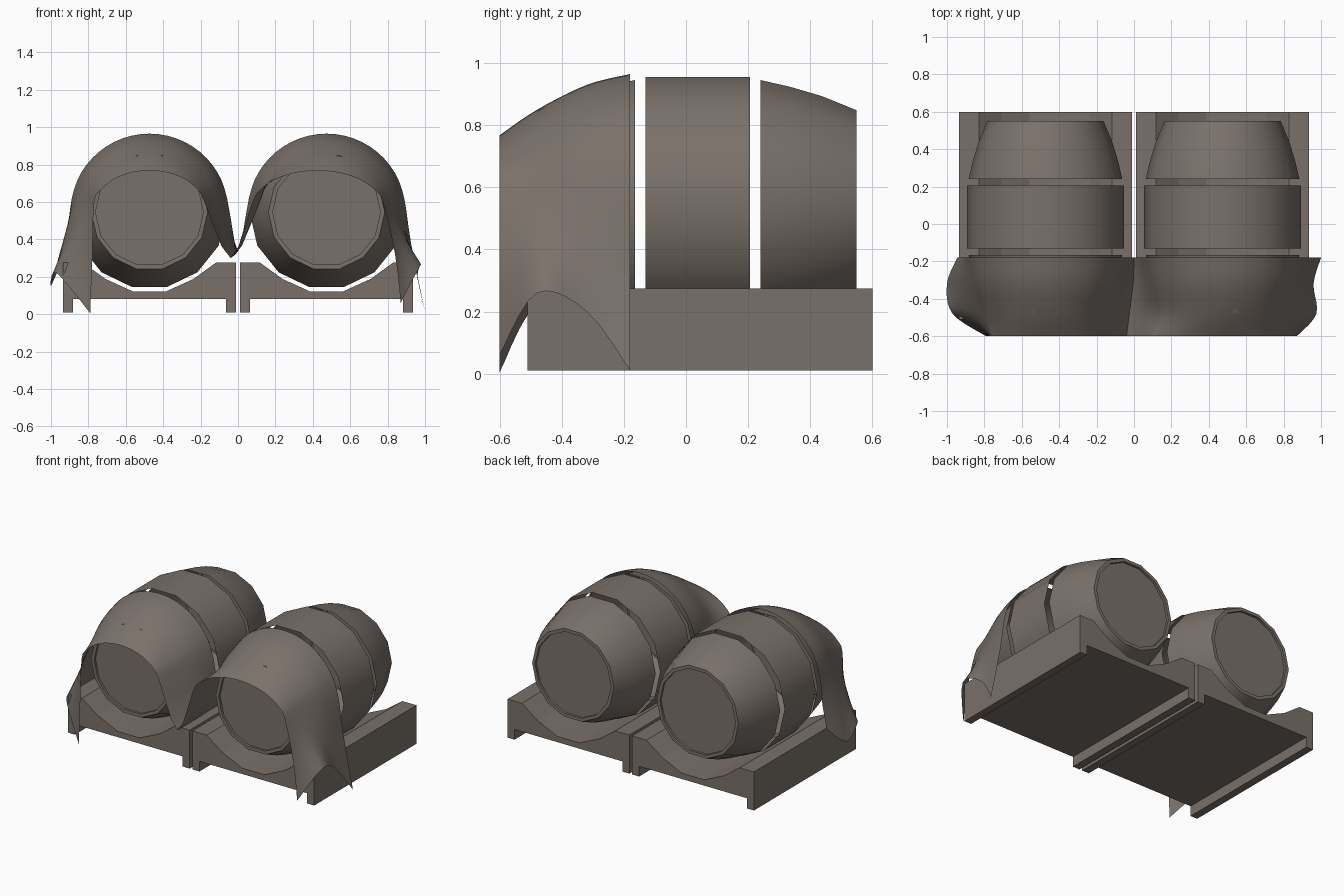
import bpy, bmesh, math

if "Cube" in bpy.data.objects:
    bpy.data.objects.remove(bpy.data.objects["Cube"])

SIDES, AXIS_Z, MID_Y, CX = 14, 0.545, 0.0375, 0.4735

mat = bpy.data.materials.new("weathered grey brown")
mat.diffuse_color = (0.195, 0.165, 0.144, 1)
mat.use_nodes = True
mat.node_tree.nodes["Principled BSDF"].inputs["Base Color"].default_value = mat.diffuse_color


def make(name, verts, faces, smooth, closed=True):
    me = bpy.data.meshes.new(name)
    me.from_pydata(verts, [], faces)
    me.materials.append(mat)
    bm = bmesh.new()
    bm.from_mesh(me)
    if closed:
        bmesh.ops.recalc_face_normals(bm, faces=bm.faces)
    bm.to_mesh(me)
    bm.free()
    ob = bpy.data.objects.new(name, me)
    bpy.context.collection.objects.link(ob)
    if smooth:
        bpy.ops.object.select_all(action='DESELECT')
        ob.select_set(True)
        bpy.context.view_layer.objects.active = ob
        bpy.ops.object.shade_smooth_by_angle(angle=math.radians(35))
    return ob


def lathe(name, cx, profile, cap):
    """Turn (offset along y, radius) around the barrel axis, flat side down."""
    verts, faces = [], []
    for y, r in profile:
        for i in range(SIDES):
            a = -math.pi / 2 + (i + 0.5) * 2 * math.pi / SIDES
            verts.append((cx + r * math.cos(a), MID_Y + y, AXIS_Z + r * math.sin(a)))
    for k in range(len(profile) - 1):
        for i in range(SIDES):
            j = (i + 1) % SIDES
            faces.append((k * SIDES + i, k * SIDES + j,
                          (k + 1) * SIDES + j, (k + 1) * SIDES + i))
    if cap:
        n = (len(profile) - 1) * SIDES
        faces.append(tuple(range(n, n + SIDES)))
    return make(name, verts, faces, True)


def cradle(name, cx):
    """Extrude the trough profile with two foot rails along y."""
    half = [(0.085, 0.12), (0.235, 0.188), (0.355, 0.275), (0.463, 0.275),
            (0.463, 0.01), (0.41, 0.01), (0.41, 0.08)]
    prof = half + [(-x, z) for x, z in reversed(half)]
    n = len(prof)
    verts = [(cx + x, y, z) for y in (-0.51, 0.60) for x, z in prof]
    faces = [(i, (i + 1) % n, n + (i + 1) % n, n + i) for i in range(n)]
    faces += [tuple(range(n)), tuple(range(n, 2 * n))]
    return make(name, verts, faces, False)


# barrels: open middle band and two tapered ends with a recessed lid
end = [(0.2025, 0.411), (0.30, 0.388), (0.40, 0.358), (0.5125, 0.311),
       (0.5125, 0.288), (0.497, 0.288)]
for side, cx in (("left", -CX), ("right", CX)):
    cradle(side + "_cradle", cx)
    lathe(side + "_barrel_middle", cx, [(-0.1685, 0.4205), (0.1685, 0.4205)], False)
    lathe(side + "_barrel_back", cx, end, True)
    lathe(side + "_barrel_front", cx, [(-y, r) for y, r in end], True)


# draped cloth: cross-sections made of two arches, a valley and two hanging tails
def section(y, zc, rz, left, right, tail_l, valley, tail_r):
    def arch(cx, rx):
        return [(cx + rx * math.sin(math.radians(a)), y, zc + rz * math.cos(math.radians(a)))
                for a in range(-80, 81, 20)]
    pt = lambda p: (p[0], y, p[1])
    return ([pt(p) for p in tail_l] + arch(*left) + [pt(valley)]
            + arch(*right) + [pt(p) for p in tail_r])


def spline(pts, steps):
    """Smooth interpolation through the points."""
    out = []
    for i in range(len(pts) - 1):
        a, b, c, d = pts[max(i - 1, 0)], pts[i], pts[i + 1], pts[min(i + 2, len(pts) - 1)]
        for s in range(steps):
            t = s / steps
            out.append(tuple(0.5 * (2 * q + (r - p) * t + (2 * p - 5 * q + 4 * r - w) * t * t
                                    + (3 * q - p - 3 * r + w) * t ** 3)
                             for p, q, r, w in zip(a, b, c, d)))
    out.append(pts[-1])
    return out


rows = [
    section(-0.18, 0.545, 0.42, (-CX, 0.422), (CX, 0.422),
            [(-0.945, 0.27), (-0.91, 0.44)], (0.0, 0.335), [(0.925, 0.38), (1.0, 0.01)]),
    section(-0.32, 0.54, 0.39, (-CX, 0.395), (CX, 0.395),
            [(-1.0, 0.15), (-0.94, 0.37)], (-0.005, 0.33), [(0.91, 0.40), (0.96, 0.20)]),
    section(-0.48, 0.52, 0.33, (-CX, 0.345), (0.462, 0.36),
            [(-0.97, 0.22), (-0.90, 0.37)], (-0.025, 0.31), [(0.89, 0.40), (0.975, 0.26)]),
    section(-0.60, 0.56, 0.208, (-CX, 0.30), (0.425, 0.355),
            [(-0.79, 0.005), (-0.778, 0.33)], (-0.04, 0.30), [(0.84, 0.32), (0.87, 0.06)]),
]
rows = [spline(r, 3) for r in rows]
cols = [spline(list(c), 5) for c in zip(*rows)]
m = len(cols[0])
verts = [p for c in cols for p in c]
faces = [(i * m + j, (i + 1) * m + j, (i + 1) * m + j + 1, i * m + j + 1)
         for i in range(len(cols) - 1) for j in range(m - 1)]
faces = [f[::-1] for f in faces]
make("draped_cloth", verts, faces, True, closed=False)
